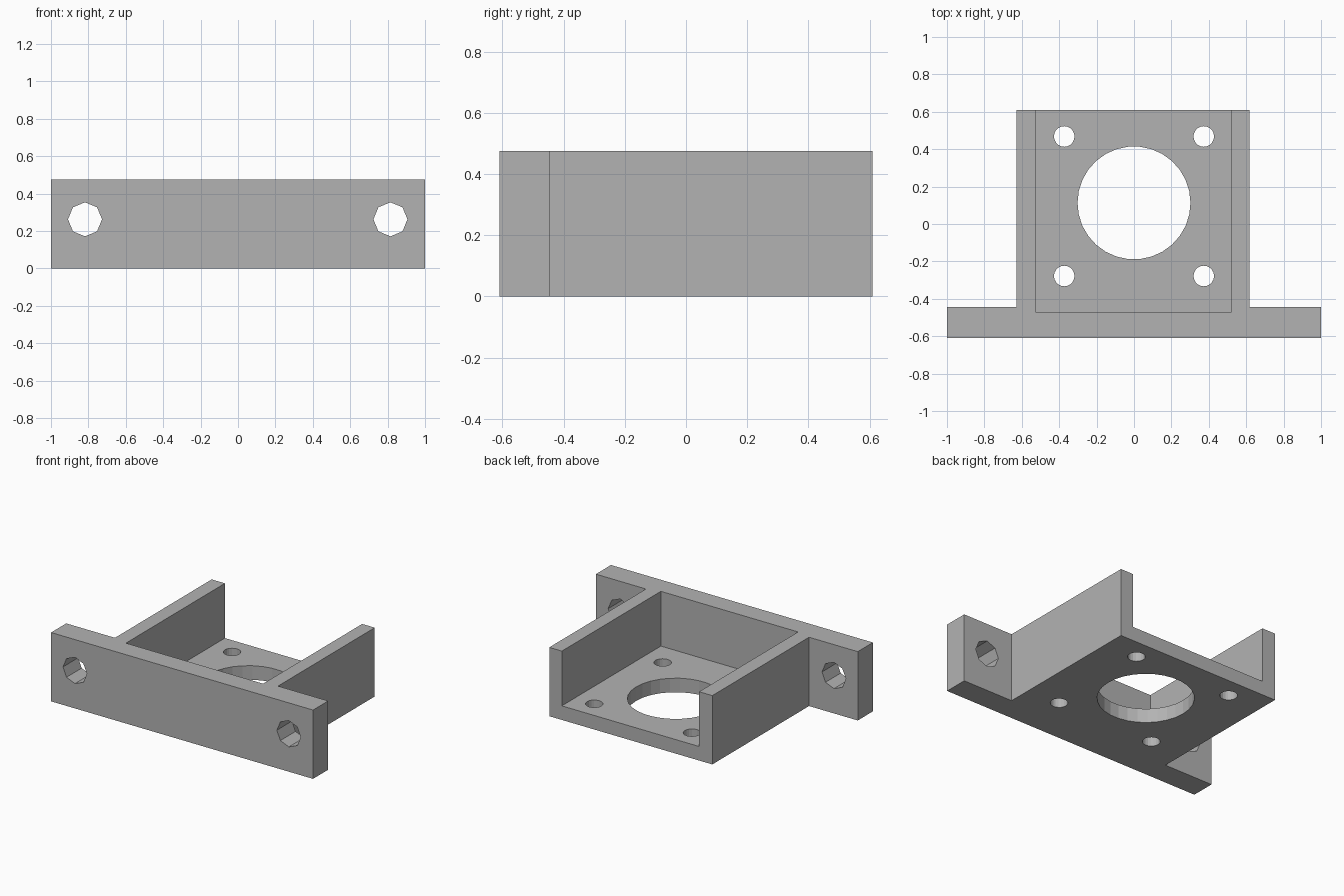
import bpy, bmesh
from mathutils import Matrix

cube = bpy.data.objects.get("Cube")
if cube:
    bpy.data.objects.remove(cube, do_unlink=True)

HEIGHT, FLOOR = 0.475, 0.097
FRONT, BACK = -0.61, 0.61
FLANGE_BACK = -0.445

grey = bpy.data.materials.new("plain_grey")
grey.use_nodes = True
grey.diffuse_color = (0.45, 0.45, 0.45, 1)
grey.node_tree.nodes["Principled BSDF"].inputs["Base Color"].default_value = (0.45, 0.45, 0.45, 1)


def add_object(name, bm):
    bmesh.ops.recalc_face_normals(bm, faces=bm.faces)
    mesh = bpy.data.meshes.new(name)
    bm.to_mesh(mesh)
    bm.free()
    mesh.materials.append(grey)
    obj = bpy.data.objects.new(name, mesh)
    bpy.context.collection.objects.link(obj)
    return obj


def prism(name, outline, bottom, top):
    bm = bmesh.new()
    face = bm.faces.new([bm.verts.new((x, y, bottom)) for x, y in outline])
    new = bmesh.ops.extrude_face_region(bm, geom=[face])["geom"]
    verts = [v for v in new if isinstance(v, bmesh.types.BMVert)]
    bmesh.ops.translate(bm, verts=verts, vec=(0, 0, top - bottom))
    return add_object(name, bm)


def drill(name, centre, radius, sides, axis="Z"):
    bm = bmesh.new()
    turn = Matrix.Rotation(1.5707963, 4, "X") if axis == "Y" else Matrix()
    # start the ring with a corner on the x axis
    spin = Matrix.Rotation(1.5707963, 4, "Z")
    bmesh.ops.create_cone(bm, cap_ends=True, segments=sides, radius1=radius,
                          radius2=radius, depth=0.5,
                          matrix=Matrix.Translation(centre) @ turn @ spin)
    return add_object(name, bm)


# Body: square housing with a wide mounting flange along the front
bracket = prism("motor_bracket", [
    (-1, FRONT), (1, FRONT), (1, FLANGE_BACK), (0.617, FLANGE_BACK),
    (0.617, BACK), (-0.628, BACK), (-0.628, FLANGE_BACK), (-1, FLANGE_BACK)], 0, HEIGHT)

# Pocket open at the top and back, leaving the floor and two side walls
cutters = [prism("pocket_cutter", [(-0.527, -0.47), (0.521, -0.47),
                                   (0.521, 0.8), (-0.527, 0.8)], FLOOR, 0.8)]

# Shaft opening, four screw holes in the floor, two bolt holes in the flange
cutters.append(drill("shaft_cutter", (0, 0.113, 0), 0.302, 30))
for x in (-0.373, 0.373):
    for y in (-0.278, 0.468):
        cutters.append(drill("screw_cutter", (x, y, 0), 0.055, 20))
for x in (-0.818, 0.815):
    cutters.append(drill("bolt_cutter", (x, -0.53, 0.262), 0.091, 8, "Y"))

bpy.context.view_layer.objects.active = bracket
for cutter in cutters:
    mod = bracket.modifiers.new("cut", "BOOLEAN")
    mod.operation = "DIFFERENCE"
    mod.solver = "EXACT"
    mod.object = cutter
    bpy.ops.object.modifier_apply(modifier=mod.name)
    bpy.data.objects.remove(cutter, do_unlink=True)
